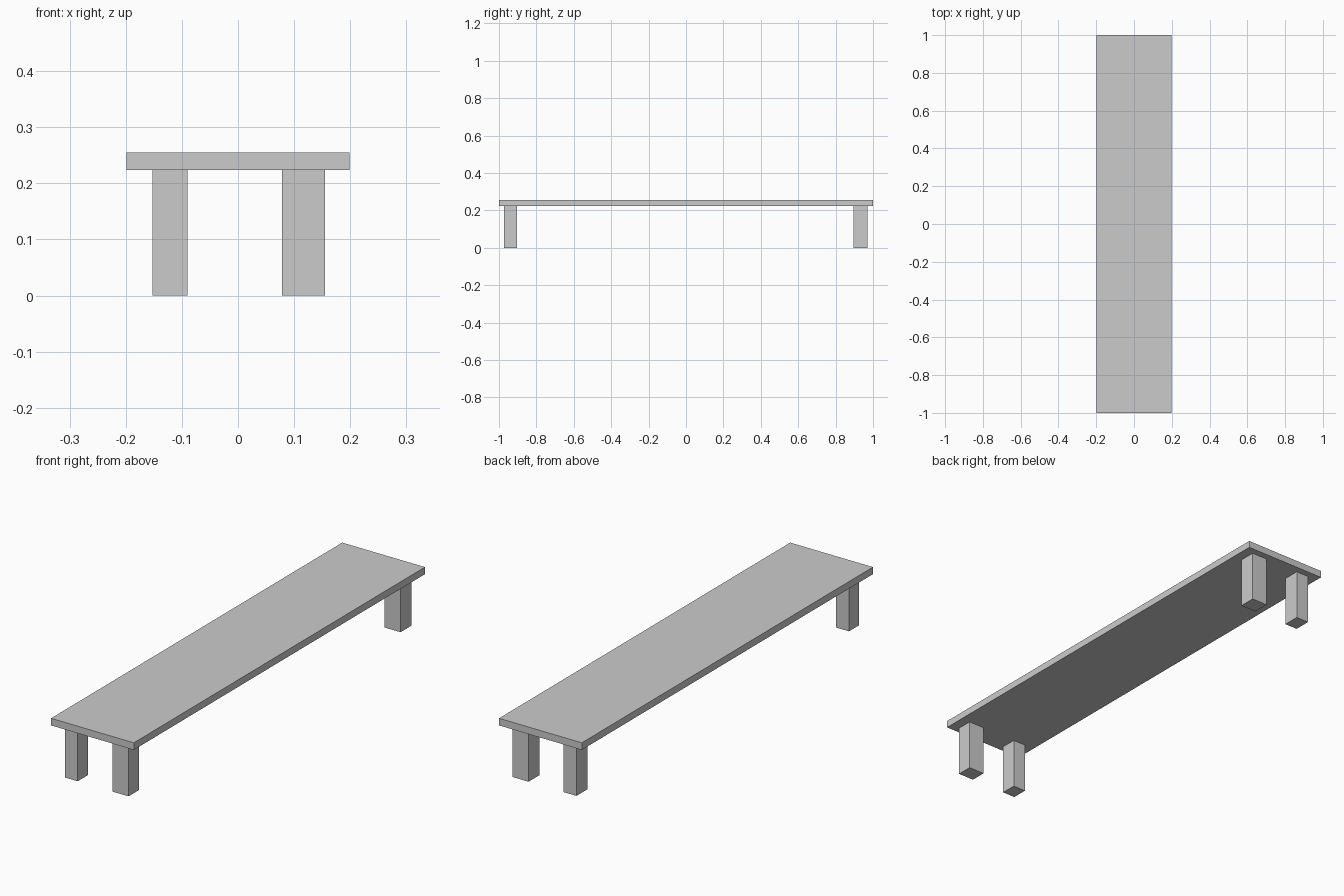
import bpy
from mathutils import Vector

if "Cube" in bpy.data.objects:
    bpy.data.objects.remove(bpy.data.objects["Cube"])


def box(name, lo, hi):
    """Flat-faced box between two opposite corners."""
    lo, hi = Vector(lo), Vector(hi)
    bpy.ops.mesh.primitive_cube_add(size=1, location=(lo + hi) / 2)
    ob = bpy.context.object
    ob.name = name
    ob.scale = hi - lo
    bpy.ops.object.transform_apply(location=False, rotation=False, scale=True)
    return ob


UNDERSIDE, TOP = 0.224, 0.255

# Long bench top
box("bench_top", (-0.199, -1, UNDERSIDE), (0.199, 1, TOP))

# Four legs: the right pair is a little wider than the left pair
sides = {"left": (-0.152, -0.090), "right": (0.078, 0.155)}
ends = {"front": (-0.973, -0.903), "back": (0.895, 0.970)}
for end, (y0, y1) in ends.items():
    for side, (x0, x1) in sides.items():
        box(f"{end}_{side}_leg", (x0, y0, 0), (x1, y1, UNDERSIDE))
